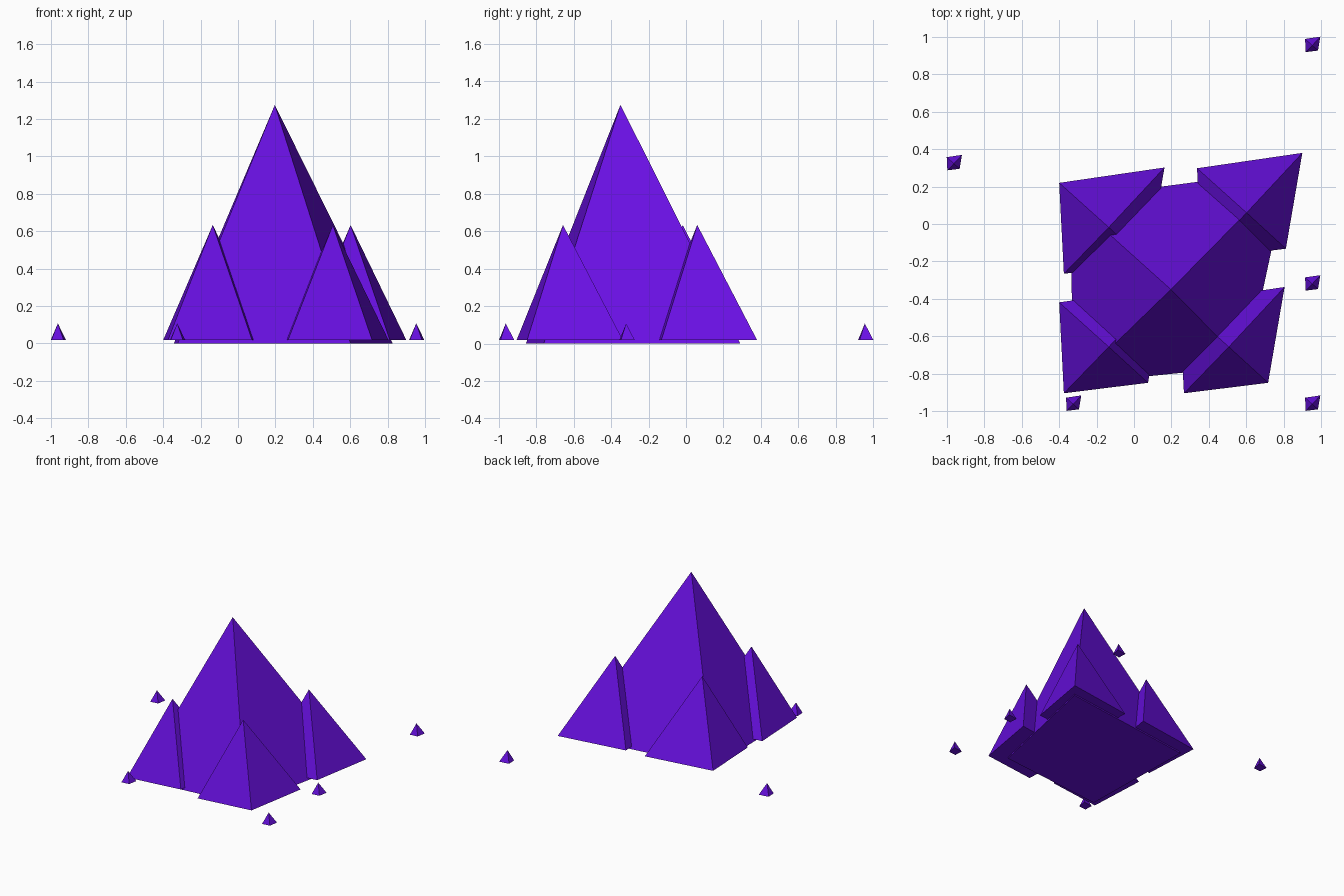
import bpy

if "Cube" in bpy.data.objects:
    bpy.data.objects.remove(bpy.data.objects["Cube"])

purple = bpy.data.materials.new("deep purple")
purple.diffuse_color = (0.14, 0.005, 0.76, 1)
purple.use_nodes = True
purple.node_tree.nodes["Principled BSDF"].inputs["Base Color"].default_value = purple.diffuse_color

# Skewed base outline, relative to the apex (NE, NW, SW, SE)
MAIN = [(0.63, 0.64), (-0.54, 0.485), (-0.52, -0.505), (0.405, -0.41)]
SIDE = [(0.298, 0.32), (-0.265, 0.238), (-0.24, -0.248), (0.21, -0.192)]


def pyramid(name, apex, outline, scale, z0, z1):
    """Closed four-sided pyramid with a flat base at z0 and tip at z1."""
    x, y = apex
    verts = [(x + u * scale, y + v * scale, z0) for u, v in outline] + [(x, y, z1)]
    faces = [(3, 2, 1, 0)] + [(i, (i + 1) % 4, 4) for i in range(4)]
    mesh = bpy.data.meshes.new(name)
    mesh.from_pydata(verts, [], faces)
    mesh.materials.append(purple)
    obj = bpy.data.objects.new(name, mesh)
    bpy.context.collection.objects.link(obj)


# Large central spike
pyramid("main_spike", (0.197, -0.35), MAIN, 1, 0, 1.275)

# Four half-height spikes around it
for i, p in enumerate([(-0.135, -0.018), (0.602, 0.06), (-0.135, -0.657), (0.507, -0.657)]):
    pyramid(f"side_spike_{i + 1}", p, SIDE, 1, 0.018, 0.633)

# Scattered tiny shards
for i, p in enumerate([(0.953, 0.955), (-0.963, 0.323), (0.953, -0.32),
                       (0.953, -0.963), (-0.325, -0.963)]):
    pyramid(f"shard_{i + 1}", p, SIDE, 0.145, 0.018, 0.107)
